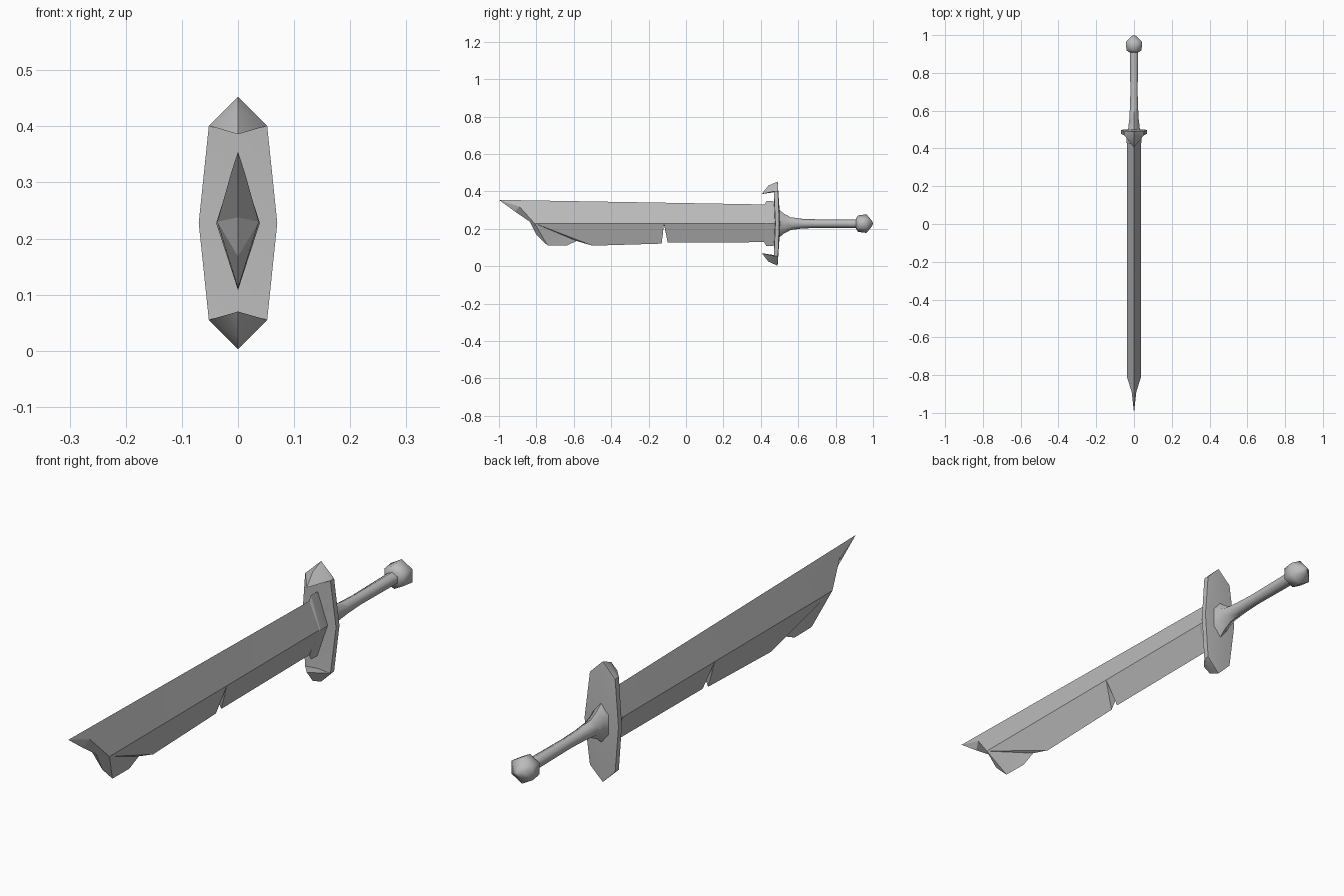
import bpy, bmesh, math

if "Cube" in bpy.data.objects:
    bpy.data.objects.remove(bpy.data.objects["Cube"], do_unlink=True)

MID = 0.228  # height of the sword's long axis

steel = bpy.data.materials.new("grey steel")
steel.use_nodes = True
steel.diffuse_color = (0.5, 0.5, 0.5, 1)
steel.node_tree.nodes["Principled BSDF"].inputs["Base Color"].default_value = steel.diffuse_color


def finish(name, bm, angle):
    bmesh.ops.recalc_face_normals(bm, faces=bm.faces)
    mesh = bpy.data.meshes.new(name)
    bm.to_mesh(mesh)
    bm.free()
    for p in mesh.polygons:
        p.use_smooth = True
    mesh.set_sharp_from_angle(angle=math.radians(angle))
    mesh.materials.append(steel)
    obj = bpy.data.objects.new(name, mesh)
    obj.location.z = MID
    bpy.context.collection.objects.link(obj)


def mirrored(name, points, faces, axes, angle):
    """Named points and faces of one side, mirrored over the given axes."""
    bm = bmesh.new()
    v = {k: bm.verts.new(p) for k, p in points.items()}
    for f in faces.split():
        bm.faces.new([v[k] for k in f])
    for axis in axes:
        bmesh.ops.mirror(bm, geom=bm.verts[:] + bm.edges[:] + bm.faces[:],
                         axis=axis, merge_dist=0.0001)
    finish(name, bm, angle)


def lathe(name, rings, sides, angle):
    """Rings of (y, half width, half height) joined along y."""
    bm = bmesh.new()
    loops = []
    for y, rx, rz in rings:
        turns = [2 * math.pi * i / sides for i in range(sides)]
        loops.append([bm.verts.new((rx * math.sin(t), y, rz * math.cos(t))) for t in turns])
    for a, b in zip(loops, loops[1:]):
        for i in range(sides):
            j = (i + 1) % sides
            bm.faces.new((a[i], a[j], b[j], b[i]))
    bm.faces.new(loops[0])
    bm.faces.new(loops[-1])
    finish(name, bm, angle)


# Broken blade: spine a-t-u, ridge r-n-w, chipped cutting edge c..k
W = 0.037
blade = {
    "a": (0, -1, .127), "t": (0, -.13, .112), "u": (0, .44, .102),
    "s": (.012, -.89, .09), "b": (0, -.915, .065), "c": (0, -.835, .01),
    "r": (W, -.81, .002), "n": (W, -.118, .002), "w": (W, .44, .002),
    "d": (0, -.8, -.06), "e": (0, -.74, -.117), "f": (0, -.64, -.118),
    "g": (0, -.585, -.093), "h": (0, -.5, -.118), "p": (.015, -.68, -.055),
    "i": (0, -.13, -.107), "m": (0, -.118, -.003), "j": (0, -.098, -.102),
    "k": (0, .44, -.099),
}
mirrored("blade", blade,
         "atnrs tuwn asb srcb rcd rde rep epf fpg rgp rhg rnih nmi nmj nwkj uwk",
         "X", 12)

# Collar where the blade meets the guard
lathe("blade_collar", [(.42, .034, .104), (.43, .039, .12),
                       (.465, .039, .12), (.48, .036, .108)], 4, 20)

# Guard plate with a forward hooked prong at each end (one quarter)
guard = {
    "a": (0, .505, 0), "b": (.07, .498, 0), "c": (.052, .492, .173), "d": (0, .49, .225),
    "e": (0, .474, 0), "f": (.07, .478, 0), "g": (.052, .47, .173),
    "t": (0, .405, .158), "k": (0, .44, .203), "i": (0, .47, .168),
}
mirrored("guard", guard, "abcd bfgc eigf itg kdg dcg tkg", "XZ", 25)

# Grip flaring into the guard
lathe("grip", [(.495, .037, .077), (.525, .033, .052), (.56, .028, .034),
               (.62, .025, .026), (.7, .022, .023), (.92, .026, .023)], 6, 65)

# Six sided pommel
lathe("pommel", [(.908, .026, .026), (.92, .046, .044), (.965, .05, .05),
                 (.993, .016, .016), (1.0, .002, .002)], 6, 65)
